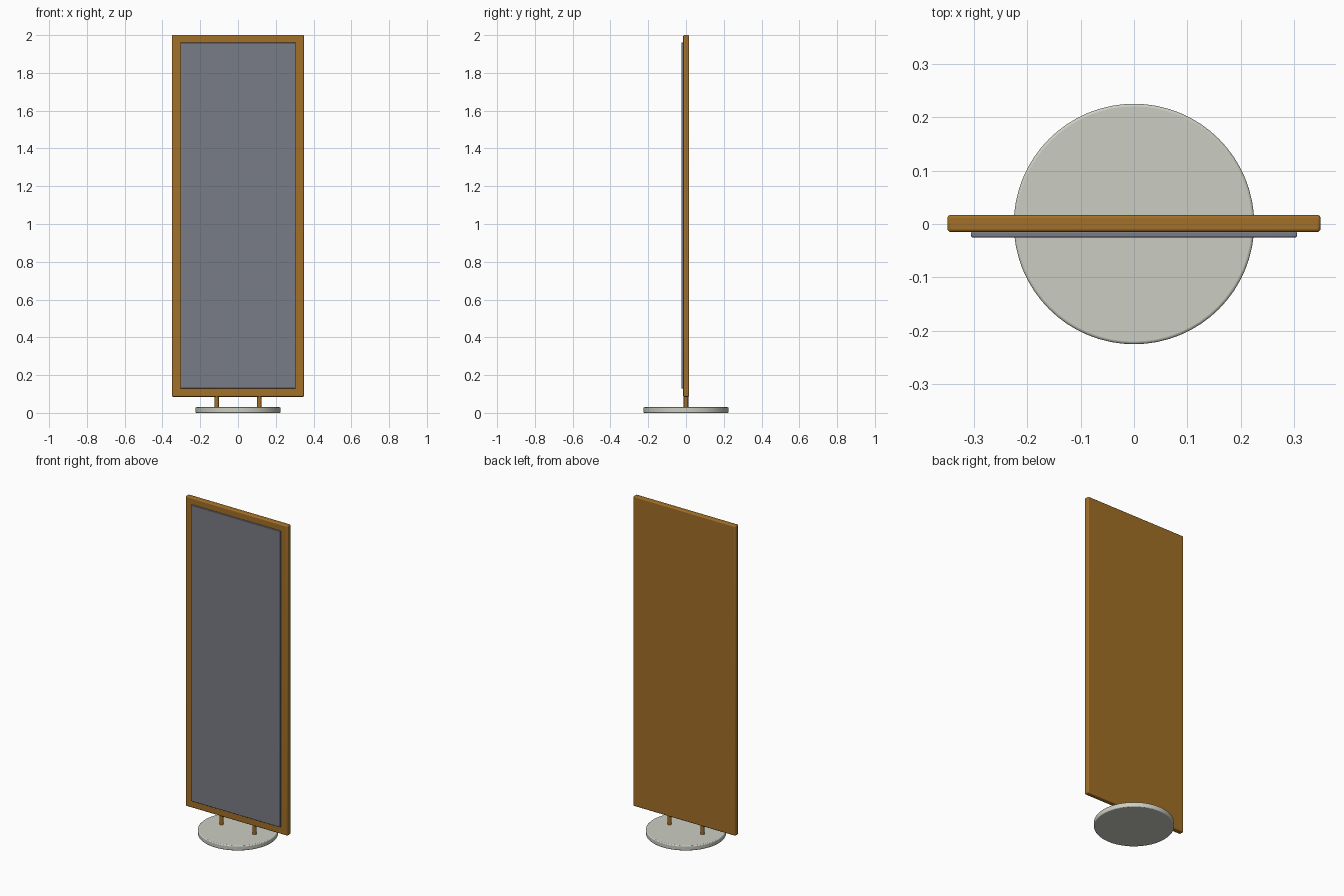
import bpy

cube = bpy.data.objects.get("Cube")
if cube:
    bpy.data.objects.remove(cube, do_unlink=True)


def material(name, colour):
    mat = bpy.data.materials.new(name)
    mat.use_nodes = True
    mat.diffuse_color = (*colour, 1)
    mat.node_tree.nodes["Principled BSDF"].inputs["Base Color"].default_value = (*colour, 1)
    return mat


def finish(name, mat, bevel):
    obj = bpy.context.object
    obj.name = name
    obj.data.materials.append(mat)
    bpy.ops.object.transform_apply(location=False, rotation=False, scale=True)
    if bevel:
        mod = obj.modifiers.new("Rounded edges", "BEVEL")
        mod.width = bevel
        mod.segments = 3
        mod.limit_method = "ANGLE"
    bpy.ops.object.shade_smooth_by_angle()
    return obj


def box(name, mat, half_width, y, z, bevel):
    bpy.ops.mesh.primitive_cube_add(size=1, location=(0, sum(y) / 2, sum(z) / 2))
    bpy.context.object.scale = (2 * half_width, y[1] - y[0], z[1] - z[0])
    return finish(name, mat, bevel)


def cylinder(name, mat, radius, x, z, sides, bevel=0):
    bpy.ops.mesh.primitive_cylinder_add(
        vertices=sides, radius=radius, depth=z[1] - z[0], location=(x, 0, sum(z) / 2))
    return finish(name, mat, bevel)


wood = material("warm wood", (0.36, 0.16, 0.02))
glass = material("grey mirror", (0.19, 0.20, 0.24))
stone = material("pale grey", (0.60, 0.61, 0.54))

# Round foot
cylinder("base_disc", stone, 0.225, 0, (0, 0.03), 64, 0.005)

# Pair of short posts
for side, name in ((1, "left_post"), (-1, "right_post")):
    cylinder(name, wood, 0.012, side * 0.113, (0.025, 0.09), 24)

# Backing board and raised mirror panel
box("frame_board", wood, 0.349, (-0.015, 0.017), (0.085, 2), 0.006)
box("mirror_panel", glass, 0.305, (-0.025, -0.014), (0.13, 1.96), 0.003)
